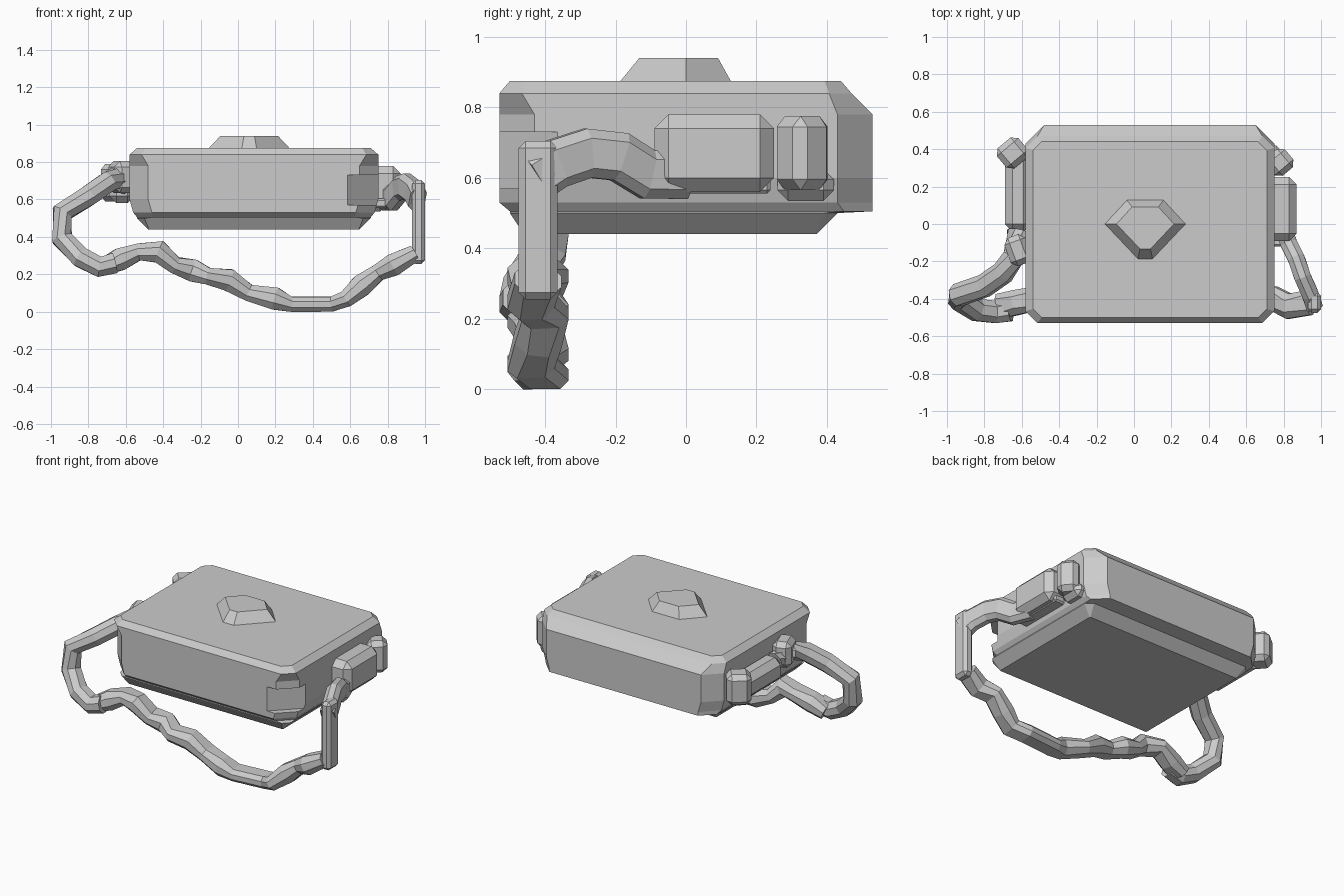
import bpy, bmesh
from math import radians
from mathutils import Vector, Matrix

cube = bpy.data.objects.get("Cube")
if cube:
    bpy.data.objects.remove(cube, do_unlink=True)

shade = (0.6, 0.6, 0.6, 1)
grey = bpy.data.materials.new("plain grey")
grey.use_nodes = True
grey.diffuse_color = shade
grey.node_tree.nodes["Principled BSDF"].inputs["Base Color"].default_value = shade


def finish(name, bm):
    """Turn a bmesh into a grey object."""
    bmesh.ops.recalc_face_normals(bm, faces=bm.faces)
    mesh = bpy.data.meshes.new(name)
    bm.to_mesh(mesh)
    bm.free()
    mesh.materials.append(grey)
    ob = bpy.data.objects.new(name, mesh)
    bpy.context.collection.objects.link(ob)
    return ob


def loft(name, rings):
    """Skin a stack of equally long rings and cap both ends."""
    bm = bmesh.new()
    loops = [[bm.verts.new(point) for point in ring] for ring in rings]
    count = len(loops[0])
    for lower, upper in zip(loops, loops[1:]):
        for i in range(count):
            j = (i + 1) % count
            bm.faces.new((lower[i], lower[j], upper[j], upper[i]))
    bm.faces.new(loops[0][::-1])
    bm.faces.new(loops[-1])
    return finish(name, bm)


def cut_rect(left, right, front, back, cut):
    """Rectangle outline with cut corners."""
    return [(left + cut, front), (right - cut, front),
            (right, front + cut), (right, back - cut),
            (right - cut, back), (left + cut, back),
            (left, back - cut), (left, front + cut)]


def strap(name, path, half_width, axis):
    """Sweep a cut-corner band; path points are x, y, z, half thickness."""
    points = [Vector(p[:3]) for p in path]
    rings = []
    for i, point in enumerate(points):
        before = points[max(i - 1, 0)]
        after = points[min(i + 1, len(points) - 1)]
        along = (after - before).normalized()
        across = Vector(axis)
        across = (across - along * across.dot(along)).normalized()
        normal = along.cross(across)
        half = path[i][3]
        cut = min(half, half_width) * 0.6
        outline = cut_rect(-half_width, half_width, -half, half, cut)
        rings.append([point + across * u + normal * v for u, v in outline])
    return loft(name, rings)


def block(name, centre, size, bevel=0.03, turn=0):
    """Chamfered box, turned about the vertical."""
    bm = bmesh.new()
    bmesh.ops.create_cube(bm, size=1, matrix=Matrix.Diagonal((*size, 1)))
    if bevel:
        bmesh.ops.bevel(bm, geom=bm.edges[:], offset=bevel, segments=1, affect='EDGES')
    spin = Matrix.Rotation(radians(turn), 3, 'Z')
    bmesh.ops.rotate(bm, verts=bm.verts, matrix=spin)
    bmesh.ops.translate(bm, verts=bm.verts, vec=centre)
    return finish(name, bm)


# Case body: height, side inset, front inset, back inset; a ledge runs under the back
levels = [
    (0.44, 0.1, 0.07, 0.16),
    (0.5, 0.04, 0.03, 0.1),
    (0.505, 0.04, 0.03, 0),
    (0.53, 0.02, 0, 0),
    (0.6, 0, 0, 0),
    (0.78, 0, 0, 0),
    (0.84, 0, 0, 0.06),
    (0.875, 0.04, 0.03, 0.09),
]
left, right, depth = -0.58, 0.75, 0.53
body = loft("case_body", [
    [(x, y, height) for x, y in cut_rect(
        left + side, right - side, front - depth, depth - back,
        0.1 - max(front, back) * 0.6)]
    for height, side, front, back in levels])

# Recess in the front left corner
cutter = block("corner_cutter", (0.74, -0.53, 0.65), (0.26, 0.22, 0.16), 0, 45)
cutter.hide_render = True
recess = body.modifiers.new("corner_recess", 'BOOLEAN')
recess.operation = 'DIFFERENCE'
recess.solver = 'EXACT'
recess.object = cutter
bpy.context.view_layer.objects.active = body
bpy.ops.object.modifier_apply(modifier=recess.name)
bpy.data.objects.remove(cutter, do_unlink=True)

# Raised gem clasp on the lid: a mirrored half outline that shrinks upwards
half_gem = [(0.04, -0.19), (0.22, 0), (0.1, 0.13)]
gem = half_gem + [(-x, y) for x, y in reversed(half_gem)]
loft("lid_gem", [[(0.06 + x * scale, y * scale, height) for x, y in gem]
                 for height, scale in ((0.87, 1), (0.94, 0.7))])

# Strap loop leaving the right side
loop_path = [
    (-0.62, -0.04, 0.69), (-0.64, -0.17, 0.72), (-0.7, -0.26, 0.69),
    (-0.8, -0.33, 0.62), (-0.94, -0.38, 0.53), (-0.94, -0.4, 0.39),
    (-0.84, -0.46, 0.29), (-0.74, -0.47, 0.24), (-0.66, -0.46, 0.26)]
strap("right_strap_loop", [(*p, 0.055) for p in loop_path], 0.06, (0, 1, 0))

# Knobbly strap hanging in front: x and z, alternately thin and thick, swaying a little
hang_path = [
    (-0.72, 0.24), (-0.63, 0.28), (-0.53, 0.32), (-0.42, 0.32),
    (-0.34, 0.25), (-0.24, 0.22), (-0.16, 0.19), (-0.05, 0.17),
    (0.06, 0.1), (0.2, 0.07), (0.28, 0.04), (0.5, 0.04),
    (0.58, 0.07), (0.66, 0.14), (0.75, 0.21), (0.83, 0.25), (0.94, 0.31)]
strap("front_strap", [
    (x, -0.44 + 0.02 * (i % 3), z, min(z, 0.045 + 0.015 * (i % 2)))
    for i, (x, z) in enumerate(hang_path)], 0.067, (0, 1, 0))

# Upright flat strap on the left
block("left_strap_upright", (0.965, -0.42, 0.48), (0.07, 0.11, 0.45), 0.02)

# Strap end running back along the left side
end_path = [
    (0.96, -0.43, 0.6), (0.94, -0.37, 0.64), (0.9, -0.28, 0.67),
    (0.87, -0.19, 0.66), (0.83, -0.11, 0.61), (0.79, 0, 0.61)]
strap("left_strap_end", [(*p, 0.045) for p in end_path], 0.07, (0, 0, 1))

# Strap mounts on both sides
block("left_mount", (0.79, 0.08, 0.67), (0.16, 0.34, 0.22), 0.04)
block("left_mount_rail", (0.76, 0.06, 0.58), (0.1, 0.36, 0.05), 0.01)
block("left_rear_knob", (0.78, 0.33, 0.67), (0.13, 0.13, 0.21), turn=40)
block("left_rear_foot", (0.73, 0.34, 0.58), (0.12, 0.16, 0.09))
block("right_mount", (-0.62, 0.17, 0.66), (0.14, 0.42, 0.16), 0.04)
block("right_rear_knob", (-0.65, 0.38, 0.69), (0.15, 0.14, 0.2), turn=40)
block("right_strap_knuckle", (-0.62, -0.14, 0.72), (0.12, 0.16, 0.17), turn=20)
